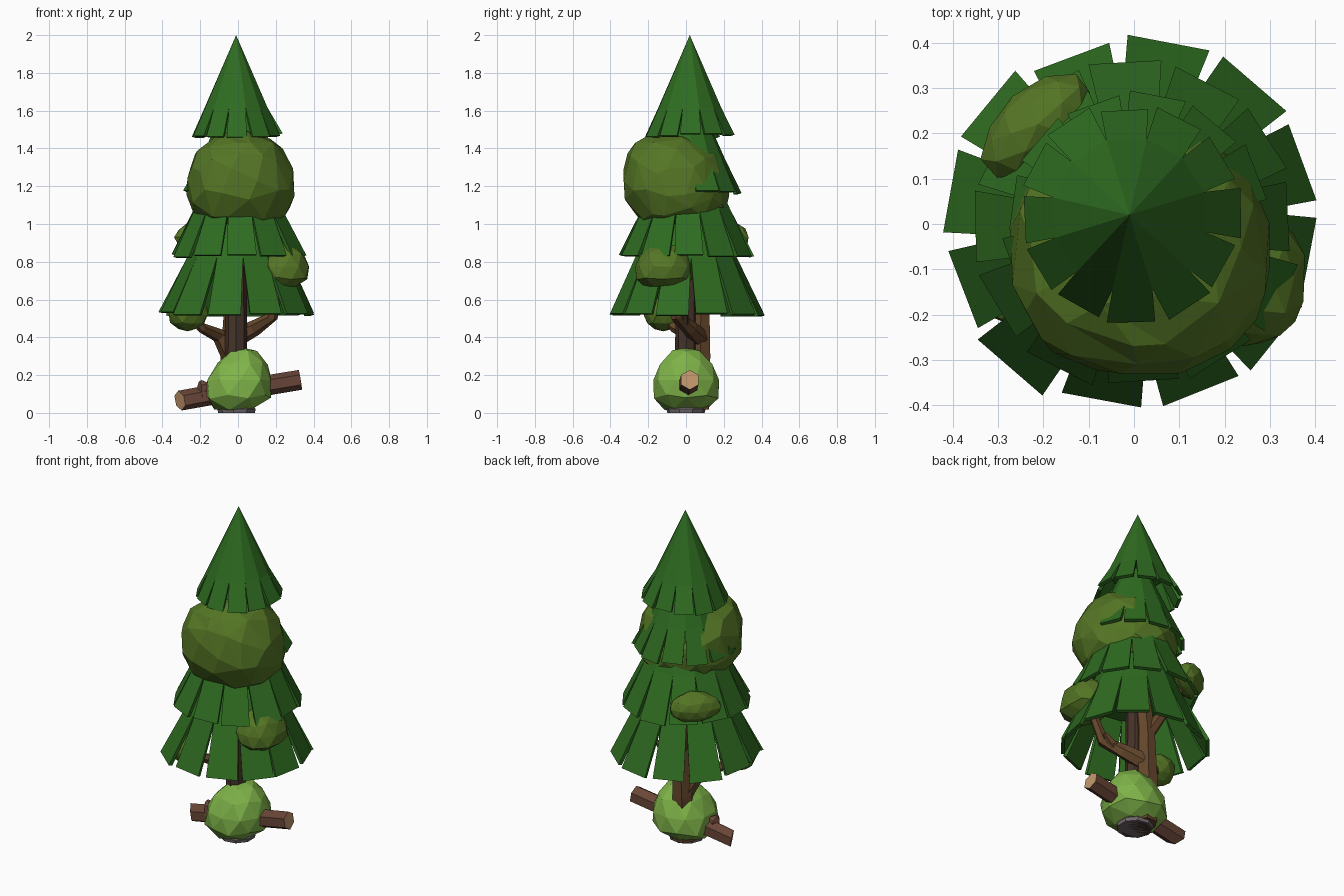
import bpy, bmesh, math, random
from mathutils import Vector

if "Cube" in bpy.data.objects:
    bpy.data.objects.remove(bpy.data.objects["Cube"])

random.seed(7)


def mat(name, rgb):
    m = bpy.data.materials.new(name)
    m.diffuse_color = (*rgb, 1)
    m.use_nodes = True
    m.node_tree.nodes["Principled BSDF"].inputs["Base Color"].default_value = m.diffuse_color
    return m


PINE = mat("pine_green", (0.028, 0.15, 0.015))
OLIVE = mat("olive_leaf", (0.09, 0.18, 0.018))
LIME = mat("bush_green", (0.21, 0.45, 0.065))
DARK = mat("dark_bark", (0.06, 0.033, 0.022))
BARK = mat("bark", (0.13, 0.062, 0.025))
LOG = mat("log_bark", (0.14, 0.06, 0.038))
CUT = mat("cut_wood", (0.54, 0.31, 0.15))
STONE = mat("stone", (0.17, 0.14, 0.15))


def finish(bm, name, *mats):
    bmesh.ops.recalc_face_normals(bm, faces=bm.faces)
    me = bpy.data.meshes.new(name)
    bm.to_mesh(me)
    bm.free()
    for m in mats:
        me.materials.append(m)
    ob = bpy.data.objects.new(name, me)
    bpy.context.collection.objects.link(ob)
    return ob


def tube(name, path, radii, sides, *mats):
    """Low-poly limb through the path points; a second material goes on the caps."""
    bm = bmesh.new()
    pts = [Vector(p) for p in path]
    rings = []
    for i, p in enumerate(pts):
        d = (pts[min(i + 1, len(pts) - 1)] - pts[max(i - 1, 0)]).normalized()
        ref = Vector((0, 1, 0)) if abs(d.y) < 0.9 else Vector((1, 0, 0))
        u = d.cross(ref).normalized()
        v = d.cross(u)
        rings.append([bm.verts.new(p + radii[i] * (u * math.cos(a) + v * math.sin(a)))
                      for a in (2 * math.pi * k / sides for k in range(sides))])
    for r, s in zip(rings, rings[1:]):
        for k in range(sides):
            j = (k + 1) % sides
            bm.faces.new((r[k], r[j], s[j], s[k]))
    for r in (rings[0], rings[-1]):
        bm.faces.new(r).material_index = len(mats) - 1
    return finish(bm, name, *mats)


def blob(name, centre, size, material, sub=2, rough=0.06, taper=0.0, power=2.0, lean=(0, 0)):
    """Faceted leaf clump: taper narrows the top, power > 2 makes it boxier, lean shifts the top."""
    bm = bmesh.new()
    bmesh.ops.create_icosphere(bm, subdivisions=sub, radius=1)
    for v in bm.verts:
        c = v.co / sum(abs(q) ** power for q in v.co) ** (1 / power)
        c *= 1 + random.uniform(-rough, rough)
        t = 1 - taper * c.z
        v.co = Vector((c.x * size[0] * t + lean[0] * c.z, c.y * size[1] * t + lean[1] * c.z,
                       c.z * size[2])) + Vector(centre)
    return finish(bm, name, material)


def tier(name, cx, cy, bottom, radius, turn, slit):
    """Cone with its lower skirt cut into thick, slightly uneven plates."""
    n, slope = 12, 0.445
    top = bottom + radius / slope
    bm = bmesh.new()

    def at(a, r, z):
        return bm.verts.new((cx + r * math.cos(a), cy + r * math.sin(a), z))

    rs = radius * slit
    zs = top - rs / slope
    apex = bm.verts.new((cx, cy, top))
    ring = [at(turn + 2 * math.pi * k / n, rs, zs) for k in range(n)]
    for k in range(n):
        bm.faces.new((apex, ring[k], ring[(k + 1) % n]))
    bm.faces.new(ring[::-1])
    for k in range(n):
        a0 = turn + 2 * math.pi * k / n
        a1 = a0 + 2 * math.pi / n
        j = random.uniform(-0.03, 0.03)
        r = radius * random.uniform(0.99, 1.07)
        z = bottom + random.uniform(-0.005, 0.015)
        e = 0.04
        loops = []
        for d in (0, 0.02):
            loops.append([at(a0, rs - d, zs - d * 0.3), at(a1, rs - d, zs - d * 0.3),
                          at(a1 - e + j, r - d, z - d * 0.3), at(a0 + e + j, r - d, z - d * 0.3)])
        o, i = loops
        bm.faces.new(o)
        bm.faces.new(i[::-1])
        for q in range(4):
            w = (q + 1) % 4
            bm.faces.new((o[q], i[q], i[w], o[w]))
    return finish(bm, name, PINE)


# Pine: trunk and four tiers of needles
tube("pine_trunk", [(-0.01, 0, 0), (-0.01, 0, 0.05), (-0.01, 0, 0.2), (-0.01, 0.01, 1.5)],
     [0.09, 0.075, 0.06, 0.05], 8, DARK)
for i, (cx, cy, z, r, turn, slit) in enumerate([
        (0.0, 0.0, 0.52, 0.405, 0.1, 0.66), (0.0, 0.0, 0.83, 0.35, 0.3, 0.68),
        (0.0, 0.01, 1.165, 0.277, 0.1, 0.7), (-0.01, 0.02, 1.465, 0.238, 0.3, 0.72)]):
    tier(f"pine_tier_{i + 1}", cx, cy, z, r, turn, slit)

# Leafy tree: trunk and limbs
tube("tree_trunk", [(-0.03, 0.06, 0.02), (-0.03, 0.075, 0.3), (-0.02, 0.08, 0.6), (0, 0.03, 1.1)],
     [0.07, 0.062, 0.05, 0.035], 6, BARK)
tube("left_limb", [(-0.03, 0.07, 0.28), (-0.1, 0.03, 0.41), (-0.19, -0.06, 0.45), (-0.26, -0.11, 0.52)],
     [0.05, 0.04, 0.027, 0.02], 6, BARK)
tube("right_limb", [(-0.01, 0.07, 0.4), (0.09, 0.02, 0.45), (0.18, -0.05, 0.51), (0.23, -0.11, 0.75)],
     [0.052, 0.042, 0.032, 0.022], 6, BARK)
tube("right_twig", [(0.14, -0.01, 0.48), (0.21, 0.0, 0.53)], [0.03, 0.012], 5, BARK)
tube("back_limb", [(-0.02, 0.08, 0.56), (-0.1, 0.14, 0.72), (-0.2, 0.2, 0.92)],
     [0.04, 0.03, 0.02], 6, BARK)

# Leafy tree: leaf clumps
crown = blob("tree_crown", (0.012, -0.06, 1.225), (0.285, 0.275, 0.27), OLIVE, 3, 0.025,
             0.08, 2.2, (0, -0.03))
crown.modifiers.new("facets", 'DECIMATE').ratio = 0.45
blob("right_leaf_clump", (0.245, -0.12, 0.775), (0.13, 0.155, 0.125), OLIVE, 2, 0.05, 0.15, 2.2)
blob("left_leaf_clump", (-0.265, -0.12, 0.52), (0.108, 0.105, 0.092), OLIVE, 2, 0.05, -0.1)
back = blob("back_leaf_clump", (0, 0, 0), (0.145, 0.085, 0.09), OLIVE)
back.location = (-0.212, 0.22, 0.93)
back.rotation_euler.z = math.radians(42)

# Bright ground bush, wide at the foot
blob("ground_bush", (0.01, 0, 0.175), (0.172, 0.172, 0.172), LIME, 2, 0.04, 0.25, 2.3, (0.02, 0))

# Fallen log with pale cut ends and a broken stub; the left end is sawn at a slant
log = tube("fallen_log", [(-0.31, -0.005, 0.065), (0, 0.005, 0.12), (0.33, 0.02, 0.175)],
           [0.053, 0.054, 0.053], 6, LOG, CUT)
for v in log.data.vertices:
    if v.co.x < -0.2:
        v.co.x -= 0.5 * v.co.y
tube("log_stub", [(-0.175, -0.01, 0.09), (-0.185, -0.015, 0.15), (-0.2, -0.015, 0.17)],
     [0.045, 0.032, 0.01], 5, LOG)

# Flat stone at the foot
tube("base_stone", [(-0.005, 0, 0), (-0.005, 0, 0.02), (-0.005, 0, 0.035)],
     [0.1, 0.105, 0.09], 9, STONE)
